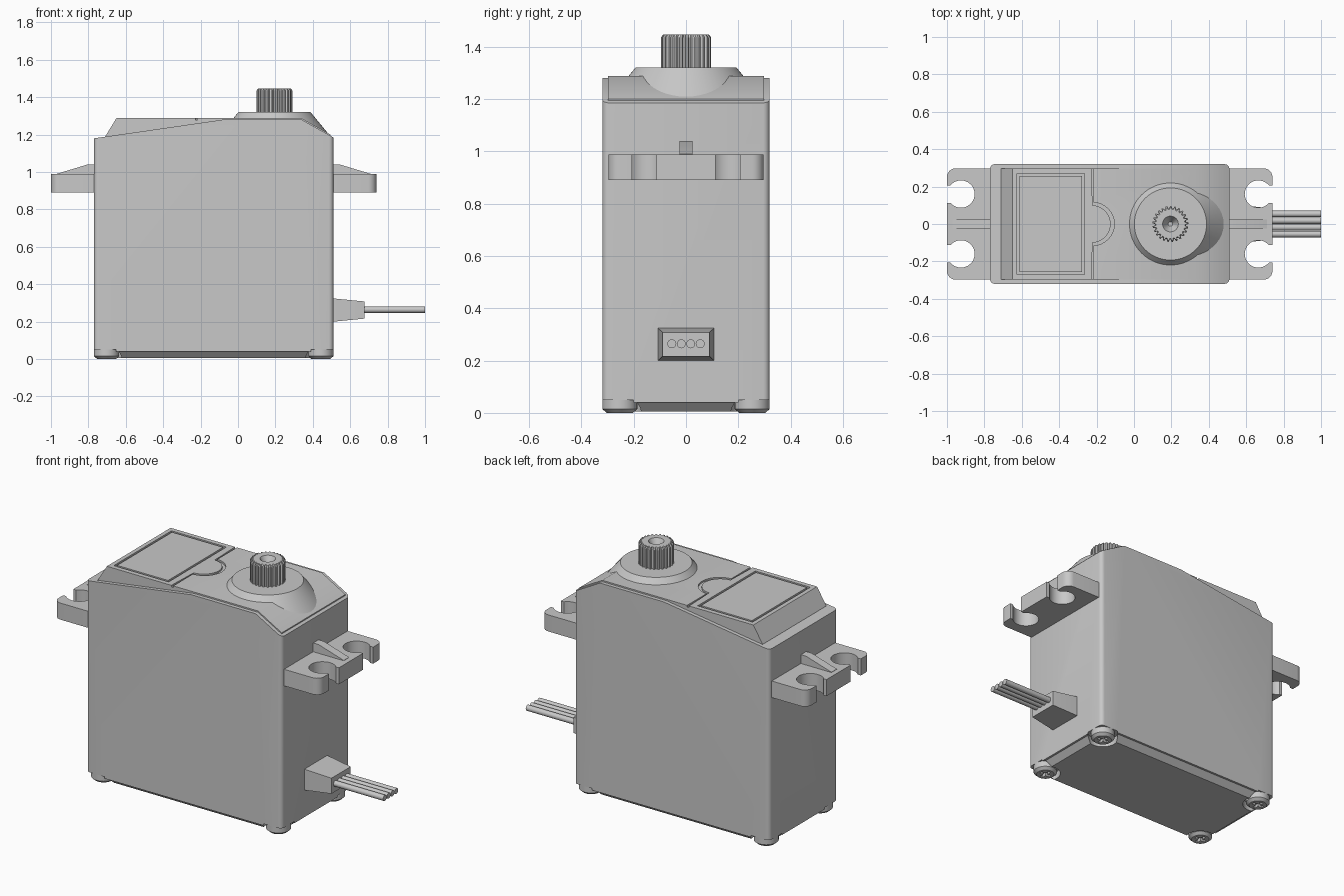
import bpy, bmesh, math
from mathutils import Vector

old = bpy.data.objects.get("Cube")
if old:
    bpy.data.objects.remove(old, do_unlink=True)

GREY = (0.58, 0.58, 0.58, 1)
mat = bpy.data.materials.new("mid grey plastic")
mat.use_nodes = True
mat.diffuse_color = GREY
mat.node_tree.nodes["Principled BSDF"].inputs["Base Color"].default_value = GREY


def loft(name, rings, bevel=0, pick=None):
    """Skin equal-length rings of points, cap the ends, bevel the picked edges."""
    bm = bmesh.new()
    rows = [[bm.verts.new(p) for p in ring] for ring in rings]
    for a, b in zip(rows, rows[1:]):
        for i in range(len(a)):
            j = (i + 1) % len(a)
            bm.faces.new((a[i], a[j], b[j], b[i]))
    bm.faces.new(rows[0])
    bm.faces.new(rows[-1])
    bmesh.ops.recalc_face_normals(bm, faces=bm.faces)
    if bevel:
        edges = [e for e in bm.edges if pick(e.verts[1].co - e.verts[0].co)]
        bmesh.ops.bevel(bm, geom=edges, offset=bevel, segments=4,
                        profile=0.5, affect='EDGES')
    mesh = bpy.data.meshes.new(name)
    bm.to_mesh(mesh)
    bm.free()
    mesh.materials.append(mat)
    ob = bpy.data.objects.new(name, mesh)
    bpy.context.collection.objects.link(ob)
    return ob


def flat(outline, z):
    return [(x, y, z) for x, y in outline]


def prism(name, outline, z0, z1):
    return loft(name, [flat(outline, z0), flat(outline, z1)])


def slab(name, profile, half_width, **kw):
    """Extrude an x-z profile along y."""
    return loft(name, [[(x, y, z) for x, z in profile]
                       for y in (-half_width, half_width)], **kw)


def arc(cx, cy, r, start, end, n):
    angles = [math.radians(start + (end - start) * i / n) for i in range(n + 1)]
    return [(cx + r * math.cos(a), cy + r * math.sin(a)) for a in angles]


def circle(cx, cy, r, n=32):
    return arc(cx, cy, r, 0, 360, n)[:-1]


def rect(x0, x1, y0, y1):
    return [(x0, y0), (x1, y0), (x1, y1), (x0, y1)]


def cut(ob, cutter):
    mod = ob.modifiers.new("cut", 'BOOLEAN')
    mod.operation = 'DIFFERENCE'
    mod.solver = 'EXACT'
    mod.object = cutter
    bpy.context.view_layer.objects.active = ob
    bpy.ops.object.modifier_apply(modifier=mod.name)


def drop(*cutters):
    for c in cutters:
        bpy.data.objects.remove(c, do_unlink=True)


LEFT, RIGHT, WIDE = -0.77, 0.51, 0.32
MID = (LEFT + RIGHT) / 2
HALF = (RIGHT - LEFT) / 2

# Main case
case = slab("case", [(LEFT, 0.04), (RIGHT, 0.04), (RIGHT, 1.185), (0.34, 1.28),
                     (-0.08, 1.28), (LEFT, 1.18)], WIDE,
            bevel=0.025, pick=lambda d: abs(d.z) > 1)

# Chamfered bottom plate
base = loft("bottom_plate", [
    flat(rect(LEFT + i, RIGHT - i, -WIDE + i, WIDE - i), z)
    for i, z in ((0.008, 0.045), (0.045, 0.006))])

# Corner screws set into notches
R = 0.067
for sx in (-1, 1):
    for sy in (-1, 1):
        x, y = MID + sx * (HALF - R), sy * (WIDE - R)
        notch = prism("notch", circle(x, y, 0.085), -0.05, 0.05)
        cut(case, notch)
        cut(base, notch)
        side = ("left" if sx > 0 else "right") + ("_back" if sy > 0 else "_front")
        screw = loft("screw_" + side, [
            flat(circle(x, y, r), z)
            for r, z in ((R, 0.07), (R, 0.015), (0.05, 0))])
        bar_a = prism("bar_a", rect(x - 0.035, x + 0.035, y - 0.009, y + 0.009), -0.02, 0.02)
        bar_b = prism("bar_b", rect(x - 0.009, x + 0.009, y - 0.035, y + 0.035), -0.02, 0.02)
        cut(screw, bar_a)
        cut(screw, bar_b)
        drop(notch, bar_a, bar_b)

# Raised lid with slanted ends
lid = slab("lid", [(-0.71, 1.15), (0.495, 1.15), (0.495, 1.2), (0.34, 1.288),
                   (-0.65, 1.288), (-0.71, 1.19)], 0.298)

# Grooves in the lid: panel frame and seam with a half-round bulge
frame = prism("frame", rect(-0.625, -0.265, -0.27, 0.27), 1.278, 1.31)
inner = prism("inner", rect(-0.612, -0.278, -0.257, 0.257), 1.2, 1.4)
cut(frame, inner)
seam = prism("seam", [(-0.215, -0.35)] + arc(-0.22, 0, 0.115, -88, 88, 16)
             + [(-0.215, 0.35), (-0.23, 0.35)] + arc(-0.225, 0, 0.1, 88, -88, 16)
             + [(-0.23, -0.35)], 1.278, 1.31)
cut(lid, frame)
cut(lid, seam)
drop(frame, inner, seam)

# Output boss and splined shaft
SX = 0.195
loft("output_boss", [flat(circle(SX, 0, r, 64), z)
                     for r, z in ((0.3, 1.19), (0.193, 1.32))])
TEETH = 25


def spline(scale):
    return [(SX + scale * r * math.cos(a), scale * r * math.sin(a))
            for i in range(TEETH)
            for r, step in ((0.096, 0.0), (0.096, 0.35), (0.084, 0.5), (0.084, 0.85))
            for a in [math.tau * (i + step) / TEETH]]


loft("output_shaft", [
    flat(spline(1), 1.3), flat(spline(1), 1.435), flat(spline(0.92), 1.446),
    flat(circle(SX, 0, 0.042, TEETH * 4), 1.446),
    flat(circle(SX, 0, 0.012, TEETH * 4), 1.39)])

# Mounting lugs with open slots, and their ribs
half = (arc(0.155, 0.16, 0.073, -40, -320, 28) + [(0.23, 0.207)]
        + arc(0.185, 0.252, 0.045, 0, 90, 6) + [(-0.04, 0.297)])
half = [(0.23, 0.113)] + half
lug = half + [(u, -v) for u, v in reversed(half)]
rib = [(-0.03, 0.97), (0.2, 0.97), (0.2, 0.99), (0.035, 1.04), (-0.03, 1.04)]
for side, s in (("left", 1), ("right", -1)):
    prism("mounting_lug_" + side, [(MID + s * (HALF + u), v) for u, v in lug], 0.89, 0.988)
    slab("lug_rib_" + side, [(MID + s * (HALF + u), z) for u, z in rib], 0.025)

# Cable strain relief and wires
loft("strain_relief", [
    [(x, y, z) for y, z in rect(-w, w, 0.262 - h, 0.262 + h)]
    for x, w, h in ((0.49, 0.107, 0.062), (0.51, 0.107, 0.062), (0.675, 0.09, 0.046))])
for i in range(4):
    ring = circle((i - 1.5) * 0.036, 0.264, 0.017, 16)
    loft("wire_%d" % (i + 1), [[(x, y, z) for y, z in ring] for x in (0.65, 1.0)])

# Smooth shading with sharp creases
bpy.ops.object.select_all(action='DESELECT')
for ob in bpy.context.collection.objects:
    if ob.type == 'MESH' and ob.data.materials and ob.data.materials[0] == mat:
        ob.select_set(True)
        bpy.context.view_layer.objects.active = ob
bpy.ops.object.shade_smooth_by_angle(angle=math.radians(30))
